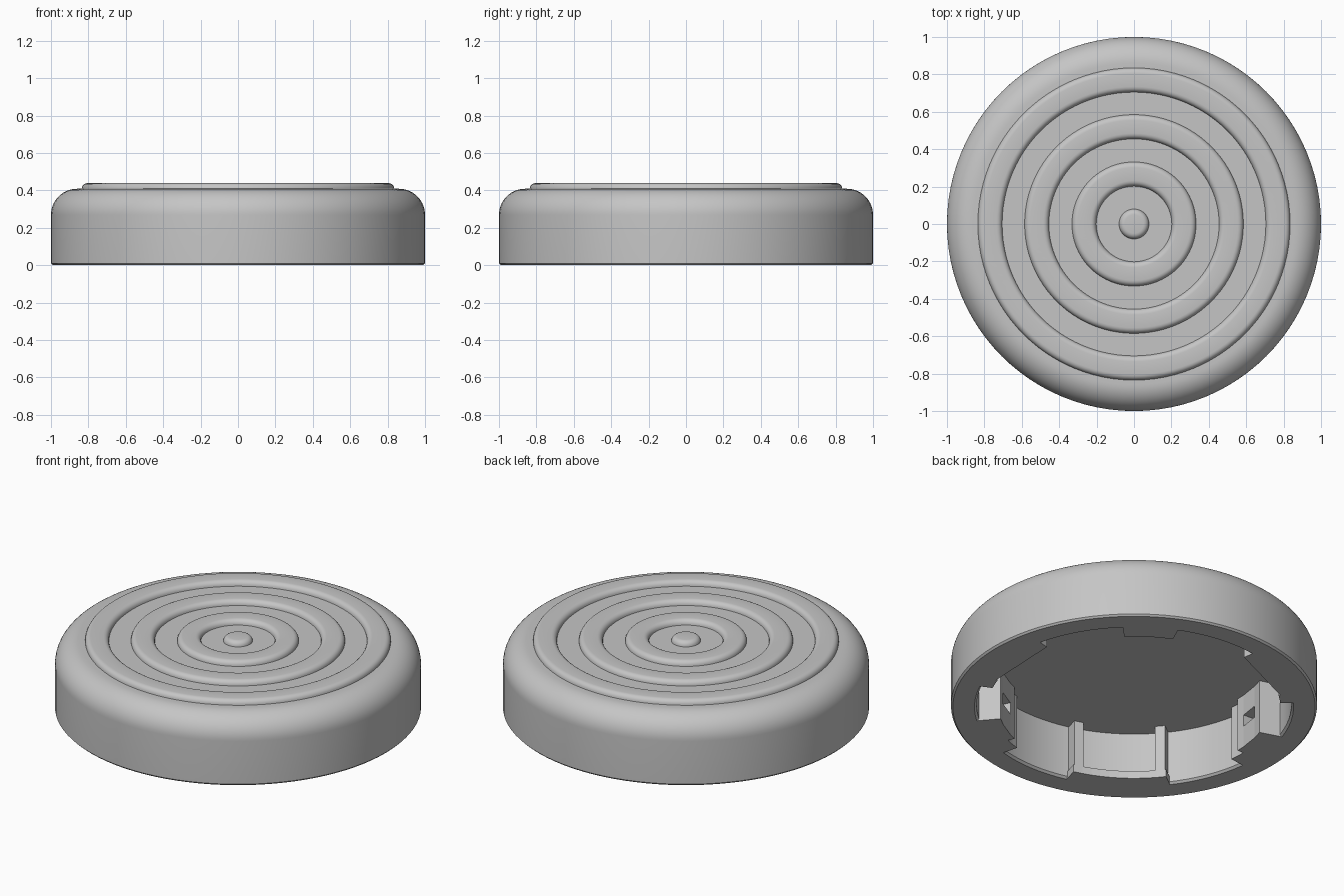
import bpy, bmesh
from math import sin, cos, pi, radians, ceil

if "Cube" in bpy.data.objects:
    bpy.data.objects.remove(bpy.data.objects["Cube"])

GREY = bpy.data.materials.new("plain grey")
GREY.use_nodes = True
GREY.diffuse_color = (0.56, 0.56, 0.56, 1)
GREY.node_tree.nodes["Principled BSDF"].inputs["Base Color"].default_value = (0.56, 0.56, 0.56, 1)

SEGMENTS = 96
DECK, RIDGE_TOP = 0.409, 0.439     # upper surface and top of the rings
CEILING, BORE = 0.325, 0.86        # hollow underside
AXIS = radians(-124)               # symmetry direction of the underside fittings


def finish(name, bm):
    bmesh.ops.recalc_face_normals(bm, faces=bm.faces)
    mesh = bpy.data.meshes.new(name)
    bm.to_mesh(mesh)
    bm.free()
    mesh.materials.append(GREY)
    obj = bpy.data.objects.new(name, mesh)
    bpy.context.collection.objects.link(obj)
    return obj


def arc(cx, cz, radius, start, end, steps):
    angles = [radians(start + (end - start) * i / steps) for i in range(steps + 1)]
    return [(cx + radius * cos(a), cz + radius * sin(a)) for a in angles]


def ridge(outer, inner):
    """Raised ring section with rounded shoulders, listed from outside in."""
    h = RIDGE_TOP - DECK
    return ([(outer, DECK)] + arc(outer - h, DECK, h, 0, 90, 5)
            + arc(inner + h, DECK, h, 90, 180, 5) + [(inner, DECK)])


def revolve(name, profile):
    bm = bmesh.new()
    verts = [bm.verts.new((r, 0, z)) for r, z in profile]
    edges = [bm.edges.new(pair) for pair in zip(verts, verts[1:])]
    bmesh.ops.spin(bm, geom=verts + edges, cent=(0, 0, 0), axis=(0, 0, 1),
                   angle=2 * pi, steps=SEGMENTS, use_duplicate=False)
    bmesh.ops.remove_doubles(bm, verts=bm.verts, dist=0.0004)
    return finish(name, bm)


def sector(name, start, end, radius, low=0.0, high=CEILING, flat=False):
    """Block between the bore and an inner radius; flat gives a straight inner face."""
    steps = max(1, ceil(abs(end - start) / 4))
    angles = [AXIS + radians(start + (end - start) * i / steps) for i in range(steps + 1)]
    inner = [angles[0], angles[-1]] if flat else angles
    outer = BORE + 0.014           # sunk into the shell past the edge bevel
    outline = ([(radius * cos(a), radius * sin(a)) for a in inner]
               + [(outer * cos(a), outer * sin(a)) for a in reversed(angles)])
    bm = bmesh.new()
    base = bm.faces.new([bm.verts.new((x, y, low)) for x, y in outline])
    top = bmesh.ops.extrude_face_region(bm, geom=[base])["geom"]
    bmesh.ops.translate(bm, vec=(0, 0, high - low),
                        verts=[v for v in top if isinstance(v, bmesh.types.BMVert)])
    return finish(name, bm)


# Turned shell: ceiling, bore, foot, wall, rounded shoulder, rings and centre button
profile = [(0, CEILING), (BORE, CEILING), (BORE, 0.012), (BORE + 0.012, 0),
           (0.99, 0), (1.0, 0.01)]
profile += arc(0.86, DECK - 0.14, 0.14, 0, 90, 14)
for outer, inner in ((0.835, 0.705), (0.585, 0.455), (0.332, 0.202)):
    profile += ridge(outer, inner)
profile += [(0.08, DECK)] + arc(0.08 - 0.03, DECK, 0.03, 0, 90, 5) + [(0, RIDGE_TOP)]
shell = revolve("shell", profile)
bpy.context.view_layer.objects.active = shell
shell.select_set(True)
bpy.ops.object.shade_smooth_by_angle(angle=radians(32))

# Thin lips on the symmetry axis
sector("front_lip", -19, 19, 0.78, high=0.045)
sector("rear_lip", 170, 190, 0.77, high=0.045)

# Paired fittings mirrored about the symmetry axis
for side, label in ((1, "left"), (-1, "right")):
    def fitting(part, start, end, radius, **options):
        sector(f"{label}_{part}", side * start, side * end, radius, **options)

    fitting("rib", 14.5, 18.5, 0.785)
    fitting("clip_shoulder", 49, 56, 0.78)
    # Clip panel with a rectangular window
    fitting("clip_panel_inner", 56, 60, 0.74, flat=True)
    fitting("clip_panel_outer", 69, 74, 0.74, flat=True)
    fitting("clip_panel_foot", 60, 69, 0.74, high=0.13, flat=True)
    fitting("clip_panel_head", 60, 69, 0.74, low=0.2, flat=True)
    # Straight-sided wall pad and the end of the clip pocket
    fitting("pocket_end", 99, 105, 0.8)
    fitting("flat_pad", 105, 138, 0.81, flat=True)
